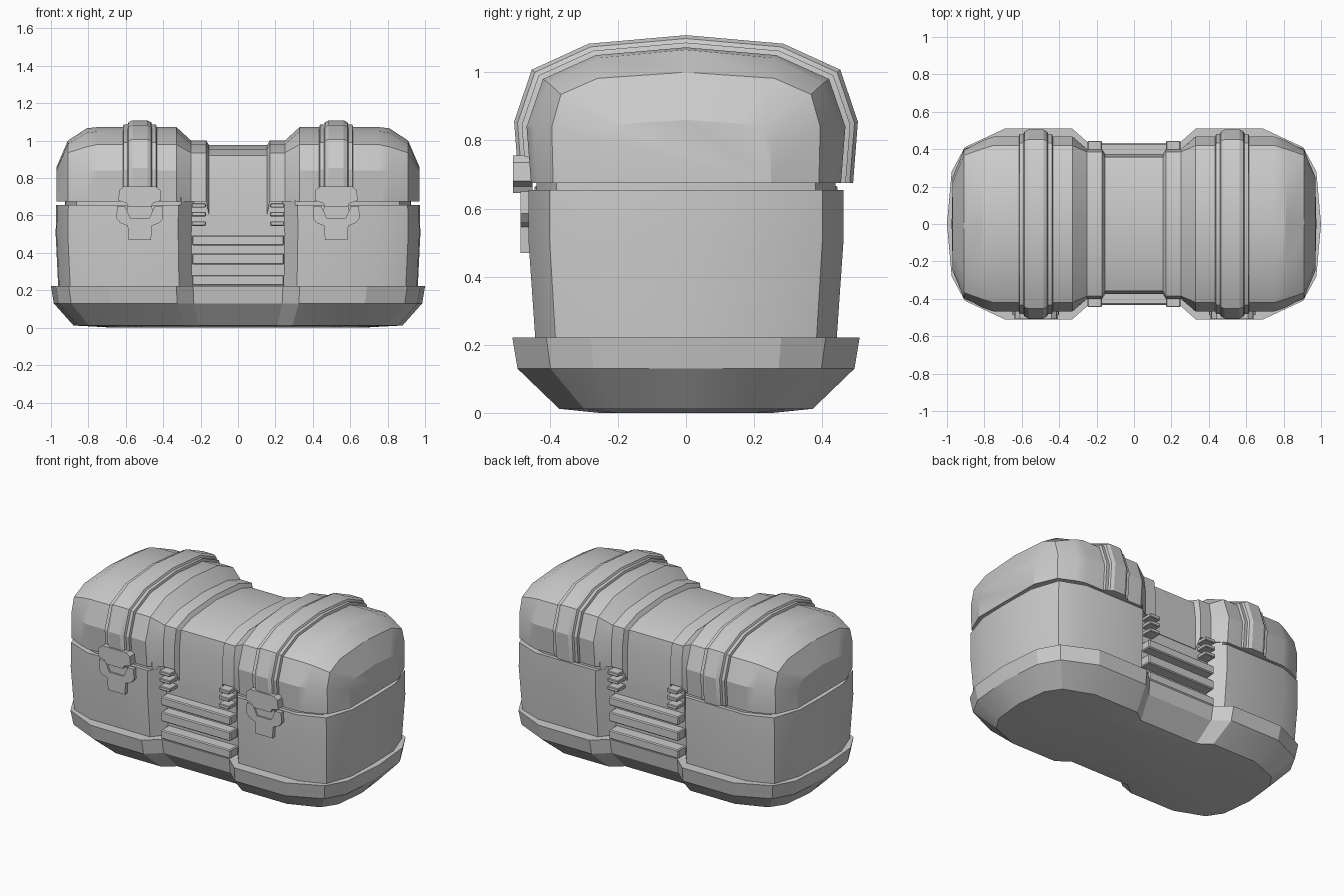
import bpy, bmesh, math

if "Cube" in bpy.data.objects:
    bpy.data.objects.remove(bpy.data.objects["Cube"])


def finish(name, bm, smooth=True):
    bmesh.ops.recalc_face_normals(bm, faces=bm.faces[:])
    me = bpy.data.meshes.new(name)
    bm.to_mesh(me)
    bm.free()
    ob = bpy.data.objects.new(name, me)
    bpy.context.collection.objects.link(ob)
    if smooth:
        bpy.ops.object.select_all(action='DESELECT')
        ob.select_set(True)
        bpy.context.view_layer.objects.active = ob
        bpy.ops.object.shade_smooth_by_angle(angle=math.radians(22))
    return ob


def loft(name, rings, smooth=True):
    """Skin a list of equal closed rings and cap both ends."""
    bm = bmesh.new()
    vs = [[bm.verts.new(p) for p in r] for r in rings]
    n = len(vs[0])
    for a, b in zip(vs, vs[1:]):
        for i in range(n):
            j = (i + 1) % n
            bm.faces.new((a[i], a[j], b[j], b[i]))
    bm.faces.new(vs[0])
    bm.faces.new(vs[-1])
    return finish(name, bm, smooth)


def plan(quarter):
    """Mirror a quarter outline (from +x axis to the waist) to a full plan loop."""
    half = quarter + [(-x, y) for x, y in reversed(quarter[1:])] + [(-quarter[0][0], 0)]
    return half + [(x, -y) for x, y in reversed(half[1:-1])]


def stack(name, outline, levels):
    return loft(name, [[(x * sx, y * sy, z) for x, y in outline] for z, sx, sy in levels])


def arch(x, half, d=0.0):
    """Lid cross-section at x from a half arch, grown outward by d."""
    pts = [(y * (1 + d / .46), .675 + (z - .675) * (1 + d / .4)) for y, z in half]
    return [(x, -y, z) for y, z in pts] + [(x, y, z) for y, z in reversed(pts[:-1])]


def box(name, x0, x1, y0, y1, z0, z1, bev=0.006):
    bm = bmesh.new()
    bmesh.ops.create_cube(bm, size=1)
    for v in bm.verts:
        v.co = ((x0 + x1) / 2 + v.co.x * (x1 - x0),
                (y0 + y1) / 2 + v.co.y * (y1 - y0),
                (z0 + z1) / 2 + v.co.z * (z1 - z0))
    bmesh.ops.bevel(bm, geom=bm.edges[:], offset=bev, segments=1, affect='EDGES')
    return finish(name, bm, False)


def plate(name, cx, half, y0, y1):
    """Extruded front plate, mirrored about cx from half profile (x, z)."""
    loop = half + [(-x, z) for x, z in reversed(half) if x > 0]
    return loft(name, [[(cx + x, y, z) for x, z in loop] for y in (y0, y1)], False)


# Flared base tray
base = plan([(1.0, 0), (.975, .28), (.905, .41), (.69, .51), (.33, .51), (.24, .43)])
stack("base_tray", base, [(0, .66, .5), (.012, .88, .73), (.13, .985, .97), (.222, 1, 1)])

# Lower body with pinched waist
body = plan([(.975, 0), (.97, .22), (.91, .40), (.75, .462), (.32, .462), (.25, .37)])
stack("lower_body", body, [(.2, .985, .955), (.5, 1, 1), (.655, .997, 1)])

# Recessed liner visible in the seam
stack("seam_liner", body, [(.62, .95, .95), (.7, .95, .95)])

# Lid, lofted along x
FULL = [(.455, .675), (.468, .84), (.42, .98), (.265, 1.05), (0, 1.073)]
SHOULDER = [(.437, .675), (.447, .84), (.402, .967), (.257, 1.042), (0, 1.066)]
END = [(.39, .675), (.394, .84), (.367, .935), (.26, .982), (0, 1.0)]
CAP = [(.25, .675), (.25, .80), (.22, .84), (.15, .85), (0, .86)]
RIM = [(.40, .675), (.40, .84), (.385, .935), (.25, .982), (0, 1.0)]
WAIST = [(.374, .60), (.374, .80), (.357, .92), (.25, .955), (0, .977)]
stations = [(.155, WAIST), (.17, RIM), (.25, RIM), (.33, FULL), (.75, FULL),
            (.81, SHOULDER), (.91, END), (.97, CAP)]
loft("lid", [arch(-x, h) for x, h in reversed(stations)] + [arch(x, h) for x, h in stations])

# Raised straps over the lid
strap = [(.092, -.004), (.086, .014), (.066, .014), (.06, .026), (.04, .036)]
strap = [(-x, d) for x, d in strap] + [(x, d) for x, d in reversed(strap)]
for s, side in ((-1, "left"), (1, "right")):
    cx = .525 * s
    loft("strap_" + side, [arch(cx + x, FULL, d) for x, d in strap])

    # Front latch: hasp on the lid, forked catch on the body, centre tongue
    plate("latch_hasp_" + side, cx,
          [(.085, .755), (.11, .735), (.115, .68), (.07, .665), (.06, .645)], -.508, -.45)
    plate("latch_catch_" + side, cx,
          [(.05, .585), (.08, .65), (.122, .65), (.125, .585), (.105, .56),
           (.065, .545), (.06, .47)], -.486, -.44)
    plate("latch_tongue_" + side, cx, [(.065, .65), (.07, .61), (.045, .575)], -.475, -.44)

# Waist ribs and small stacked clips, front and back
for s, face in ((-1, "front"), (1, "back")):
    y0, y1 = sorted((.33 * s, .432 * s))
    for i, (z0, z1) in enumerate(((.225, .282), (.337, .398), (.44, .495))):
        box(f"waist_rib_{face}_{i}", -.247, .247, y0, y1, z0, z1)
    y0, y1 = sorted((.33 * s, .445 * s))
    for i, z in enumerate((.545, .595, .642)):
        for x in (-.21, .21):
            box(f"waist_clip_{face}_{i}", x - .038, x + .038, y0, y1, z, z + .024, .004)
